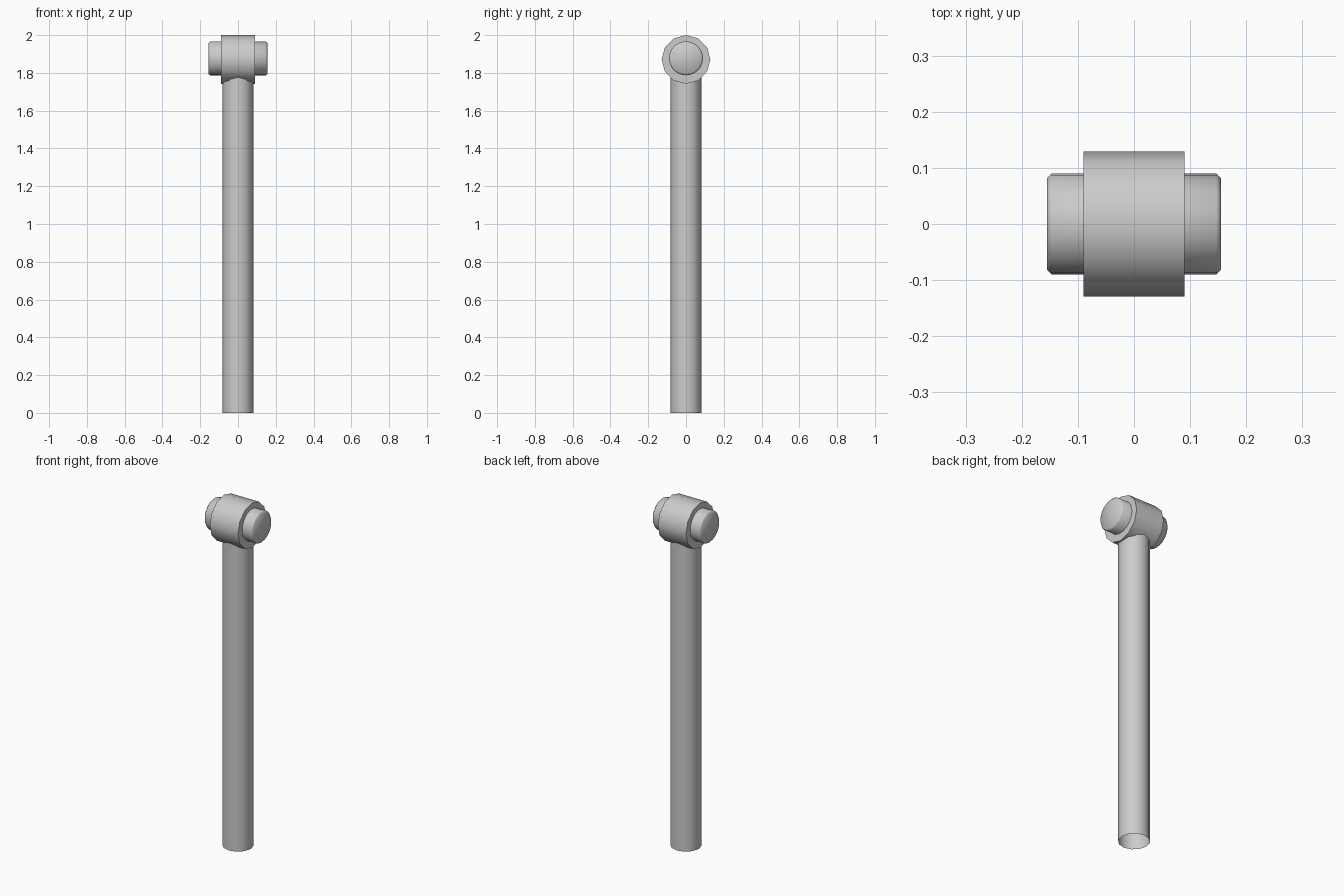
import bpy
import bmesh
from math import pi, radians
from mathutils import Matrix

cube = bpy.data.objects.get("Cube")
if cube:
    bpy.data.objects.remove(cube, do_unlink=True)

HEAD_Z = 1.871

# One plain grey for every part
GREY = (0.6, 0.6, 0.6, 1)
metal = bpy.data.materials.new("grey metal")
metal.use_nodes = True
metal.diffuse_color = GREY
metal.node_tree.nodes["Principled BSDF"].inputs["Base Color"].default_value = GREY


def cylinder(name, radius, length, sides, centre_z, capped=True, sideways=False, bevel=0, smooth=30):
    bm = bmesh.new()
    bmesh.ops.create_cone(bm, cap_ends=capped, segments=sides,
                          radius1=radius, radius2=radius, depth=length)
    if bevel:
        rims = [e for e in bm.edges if abs(e.verts[0].co.z - e.verts[1].co.z) < 1e-5]
        bmesh.ops.bevel(bm, geom=rims, offset=bevel, segments=1, affect='EDGES')
    if sideways:
        bm.transform(Matrix.Rotation(pi / 2, 4, 'Y'))
    bm.transform(Matrix.Translation((0, 0, centre_z)))
    mesh = bpy.data.meshes.new(name)
    bm.to_mesh(mesh)
    bm.free()
    mesh.materials.append(metal)
    obj = bpy.data.objects.new(name, mesh)
    bpy.context.collection.objects.link(obj)
    bpy.ops.object.select_all(action='DESELECT')
    obj.select_set(True)
    bpy.context.view_layer.objects.active = obj
    bpy.ops.object.shade_smooth_by_angle(angle=radians(smooth))
    return obj


# Open-ended pole, its top buried in the collar
cylinder("pole", 0.082, 1.81, 12, 0.905, capped=False, smooth=40)

# Faceted collar across the top of the pole
cylinder("collar", 0.129, 0.18, 12, HEAD_Z, sideways=True, smooth=40)

# Pin with chamfered ends running through the collar
cylinder("pin", 0.09, 0.31, 24, HEAD_Z + 0.006, sideways=True, bevel=0.008, smooth=60)
